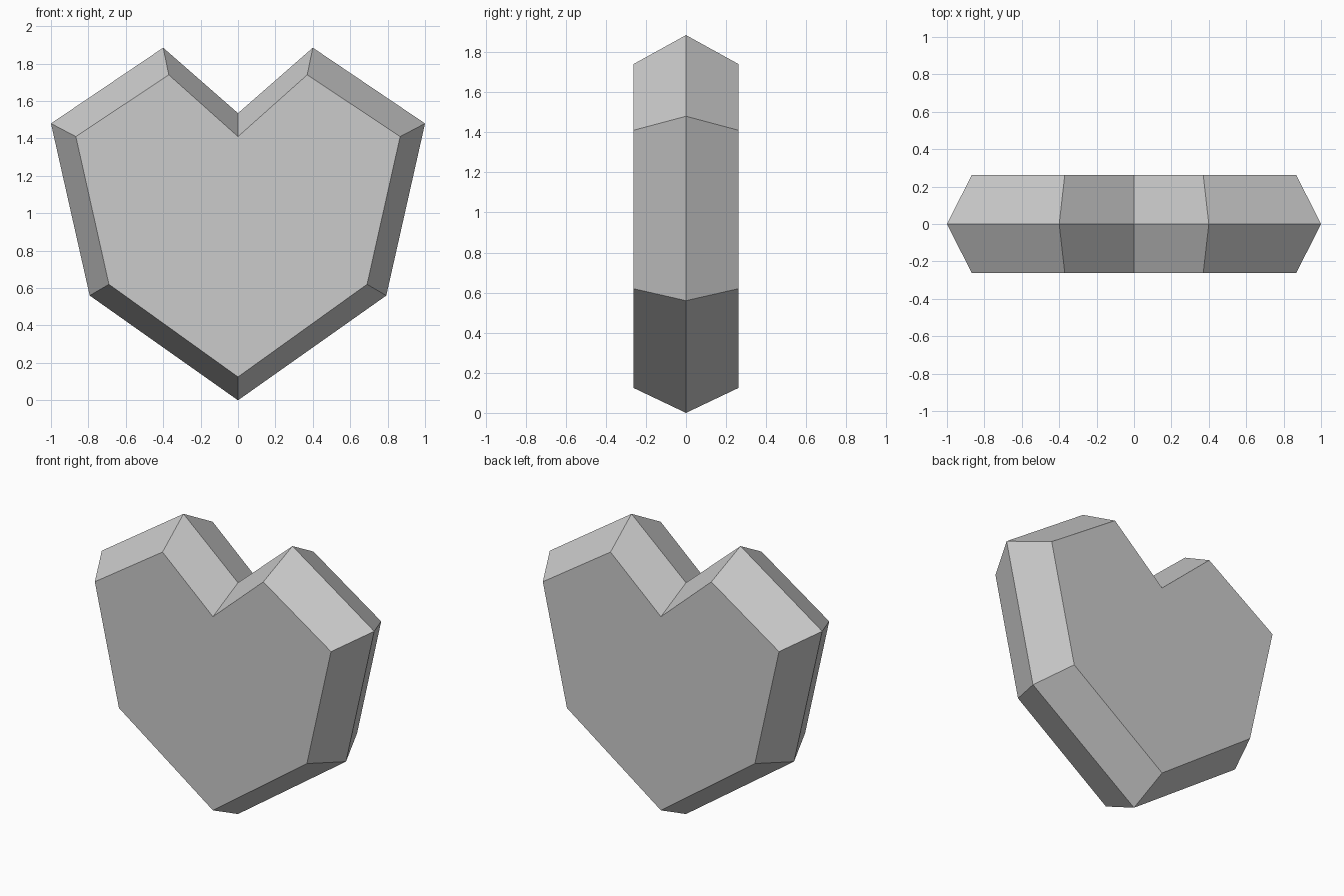
import bpy
import bmesh

cube = bpy.data.objects.get("Cube")
if cube:
    bpy.data.objects.remove(cube, do_unlink=True)

# Half outlines (x, z) from the notch round to the bottom tip
RIM = [(0, 1.535), (0.4, 1.885), (1, 1.48), (0.793, 0.56), (0, 0)]
FACE = [(0, 1.41), (0.37, 1.74), (0.867, 1.41), (0.69, 0.62), (0, 0.125)]
HALF_DEPTH = 0.263


def mirrored(half):
    """Close a half outline by mirroring it across x = 0."""
    return half + [(-x, z) for x, z in reversed(half[1:-1])]


def make_material(name, colour):
    mat = bpy.data.materials.new(name)
    mat.use_nodes = True
    mat.diffuse_color = colour
    bsdf = next(n for n in mat.node_tree.nodes if n.type == "BSDF_PRINCIPLED")
    bsdf.inputs["Base Color"].default_value = colour
    return mat


# Faceted heart: flat front and back joined by bevels to a sharp middle rim
bm = bmesh.new()
layers = [(FACE, -HALF_DEPTH), (RIM, 0), (FACE, HALF_DEPTH)]
rings = [[bm.verts.new((x, y, z)) for x, z in mirrored(half)] for half, y in layers]
for a, b in zip(rings, rings[1:]):
    for i in range(len(a)):
        j = (i + 1) % len(a)
        bm.faces.new((a[i], a[j], b[j], b[i]))
bm.faces.new(rings[0])
bm.faces.new(rings[-1])
bmesh.ops.recalc_face_normals(bm, faces=bm.faces)

mesh = bpy.data.meshes.new("heart")
bm.to_mesh(mesh)
bm.free()
mesh.materials.append(make_material("light grey", (0.6, 0.6, 0.6, 1)))
heart = bpy.data.objects.new("heart", mesh)
bpy.context.collection.objects.link(heart)
